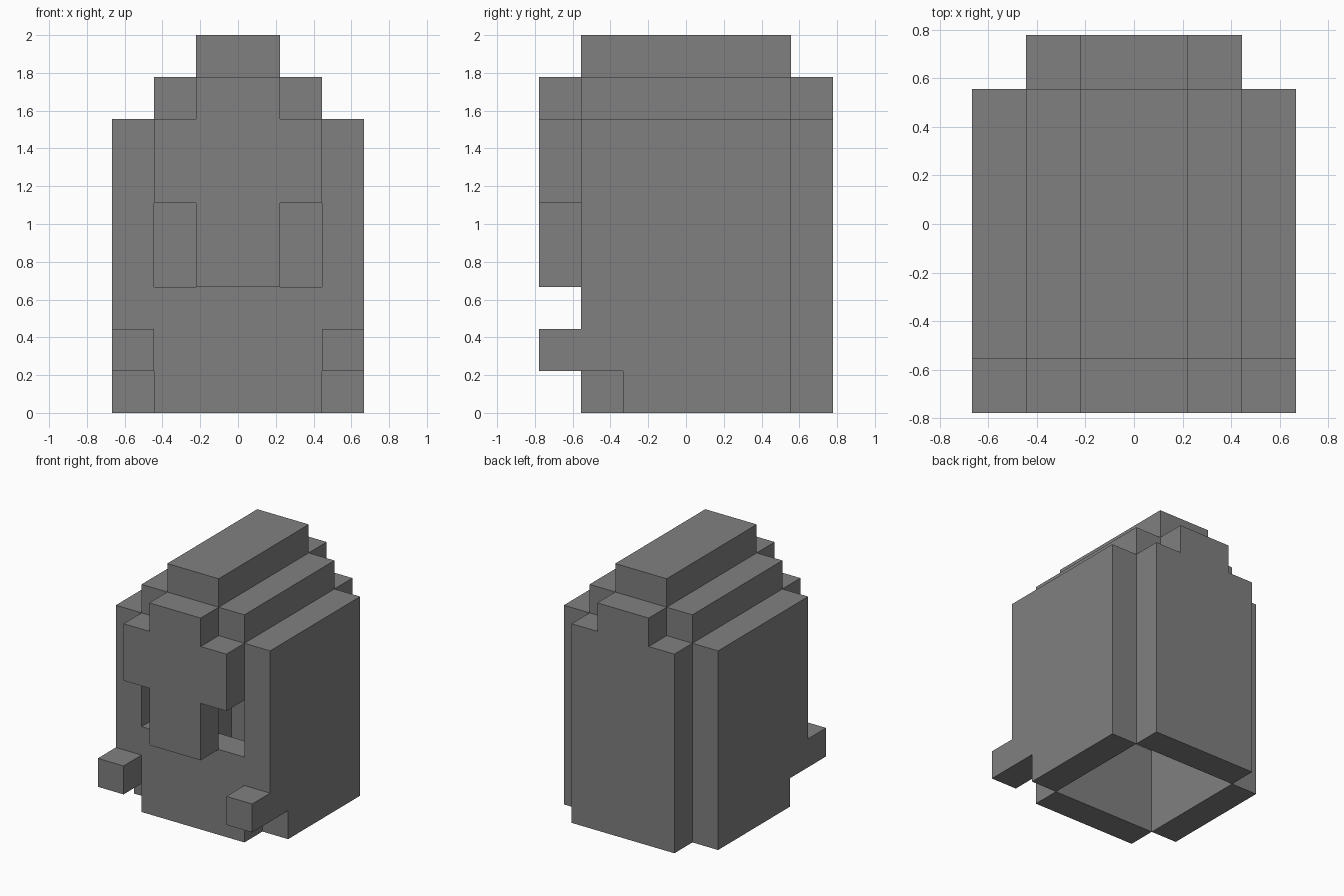
import bpy

if "Cube" in bpy.data.objects:
    bpy.data.objects.remove(bpy.data.objects["Cube"])

U = 2 / 9  # one block of the grid

grey = bpy.data.materials.new("plain grey")
grey.diffuse_color = (0.216, 0.216, 0.216, 1)
grey.use_nodes = True
grey.node_tree.nodes["Principled BSDF"].inputs["Base Color"].default_value = grey.diffuse_color


def prism(name, profile, place, lo, hi):
    """Extrude a flat outline from lo to hi; place(a, b, depth) gives xyz in blocks."""
    n = len(profile)
    verts = [[c * U for c in place(a, b, d)] for d in (lo, hi) for a, b in profile]
    faces = [tuple(range(n)), tuple(range(2 * n - 1, n - 1, -1))]
    faces += [(i, n + i, n + (i + 1) % n, (i + 1) % n) for i in range(n)]
    mesh = bpy.data.meshes.new(name)
    mesh.from_pydata(verts, [], faces)
    mesh.materials.append(grey)
    obj = bpy.data.objects.new(name, mesh)
    bpy.context.collection.objects.link(obj)
    # consistent outward normals
    import bmesh
    bm = bmesh.new()
    bm.from_mesh(mesh)
    bmesh.ops.recalc_face_normals(bm, faces=bm.faces)
    bm.to_mesh(mesh)
    bm.free()
    return obj


def along_y(a, b, d):
    return a, d, b


def along_x(a, b, d):
    return d, a, b


def rect(a0, a1, b0, b1):
    return [(a0, b0), (a1, b0), (a1, b1), (a0, b1)]


# Hollow body: low front panel, stepped back panel and top ridge
prism("front_panel", rect(-2, 2, 0, 3), along_y, -2.5, -1.5)
prism("back_panel", [(-2, 0), (2, 0), (2, 7), (1, 7), (1, 8), (-1, 8), (-1, 7), (-2, 7)],
      along_y, 2.5, 3.5)
prism("top_ridge", rect(-1, 1, 8, 9), along_y, -2.5, 2.5)

# Face plate: a T shape that leaves two open eye holes beneath its arms
prism("face_plate", [(-1, 3), (1, 3), (1, 5), (2, 5), (2, 7), (1, 7), (1, 8),
                     (-1, 8), (-1, 7), (-2, 7), (-2, 5), (-1, 5)],
      along_y, -3.5, -2.5)

# Mirrored parts: notched side walls, shoulder steps, small hands
wall = [(-1.5, 0), (2.5, 0), (2.5, 7), (-2.5, 7), (-2.5, 1), (-1.5, 1)]
for side, s in (("left", -1), ("right", 1)):
    prism(side + "_wall", wall, along_x, 2 * s, 3 * s)
    prism(side + "_shoulder_step", rect(s, 2 * s, 7, 8), along_y, -2.5, 2.5)
    prism(side + "_hand", rect(-3.5, -2.5, 1, 2), along_x, 2 * s, 3 * s)
